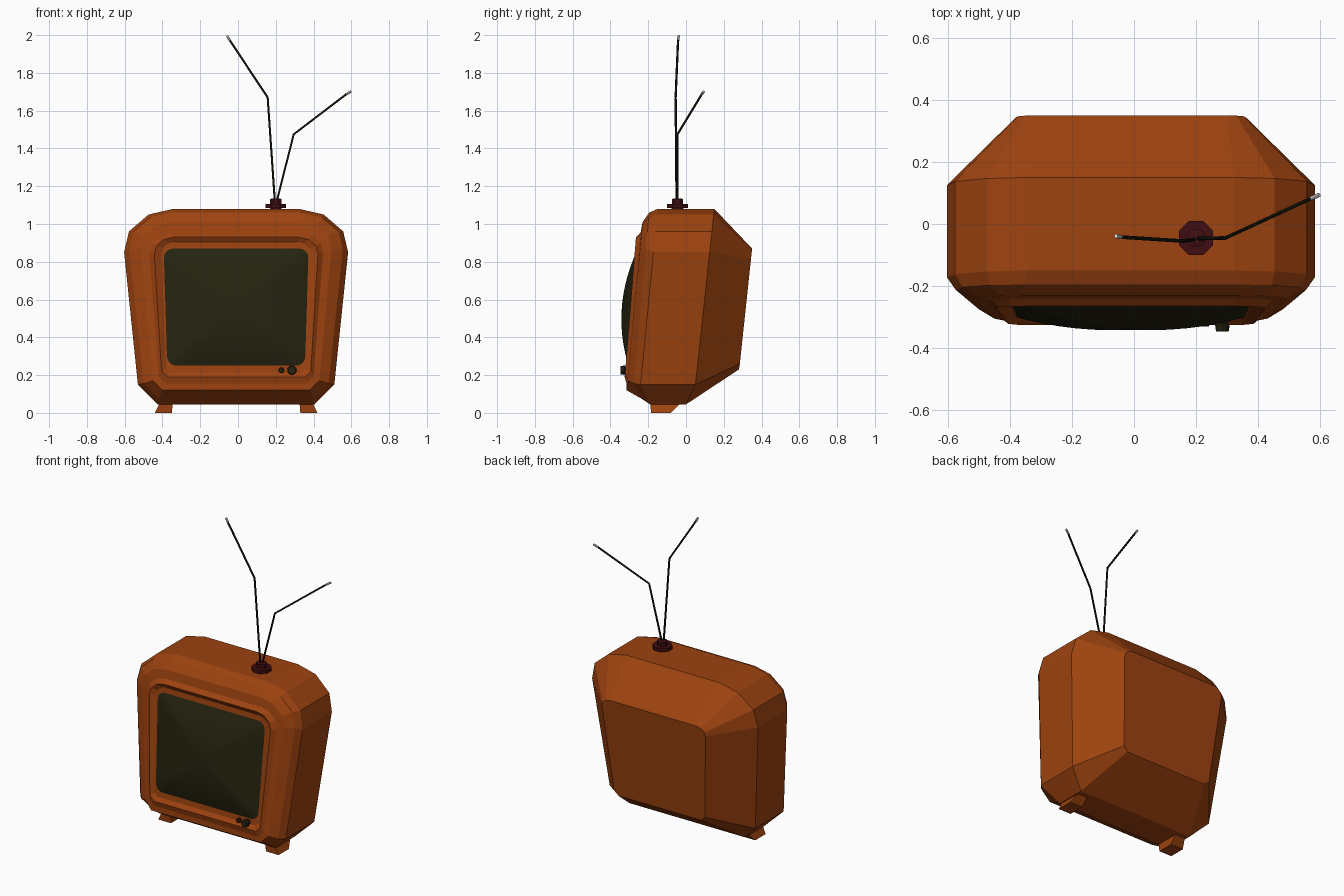
import bpy, bmesh, math
from mathutils import Vector

cube = bpy.data.objects.get("Cube")
if cube:
    bpy.data.objects.remove(cube, do_unlink=True)

CX = -0.01  # cabinet centre line


def material(name, rgb, rough=0.6):
    m = bpy.data.materials.new(name)
    m.use_nodes = True
    m.diffuse_color = (*rgb, 1)
    bsdf = m.node_tree.nodes["Principled BSDF"]
    bsdf.inputs["Base Color"].default_value = (*rgb, 1)
    bsdf.inputs["Roughness"].default_value = rough
    return m


ORANGE = material("burnt_orange", (0.34, 0.056, 0.005))
GLASS = material("dark_olive_glass", (0.019, 0.017, 0.005))
MAROON = material("maroon", (0.05, 0.004, 0.006))
BLACK = material("black_metal", (0.006, 0.006, 0.003))
WHITE = material("white_tip", (0.9, 0.9, 0.9))


def finish(name, bm, mat, smooth=None):
    bmesh.ops.recalc_face_normals(bm, faces=bm.faces[:])
    mesh = bpy.data.meshes.new(name)
    bm.to_mesh(mesh)
    bm.free()
    mesh.materials.append(mat)
    ob = bpy.data.objects.new(name, mesh)
    bpy.context.collection.objects.link(ob)
    if smooth:
        bpy.ops.object.select_all(action="DESELECT")
        ob.select_set(True)
        bpy.context.view_layer.objects.active = ob
        bpy.ops.object.shade_smooth_by_angle(angle=math.radians(smooth))
    return ob


def loft(name, loops, mat, smooth=None):
    """Skin a list of equal point loops and cap both ends."""
    bm = bmesh.new()
    rings = [[bm.verts.new(p) for p in loop] for loop in loops]
    n = len(rings[0])
    for a, b in zip(rings, rings[1:]):
        for i in range(n):
            j = (i + 1) % n
            bm.faces.new((a[i], a[j], b[j], b[i]))
    bm.faces.new(rings[0])
    bm.faces.new(rings[-1])
    return finish(name, bm, mat, smooth)


# Cabinet: rounded trapezoid sections from back to front
CORNER = ((1, 0), (0.5, 0.13), (0.1, 0.52), (0, 1))


def section(wide, narrow, top, bottom, corner, cut, y_top, y_low, y_base):
    half = []
    low = bottom + cut
    for fx, fz in CORNER:
        z = top - corner * 0.88 * fz
        y = y_top + (y_low - y_top) * (top - z) / (top - low)
        half.append((wide - corner * fx, y, z))
    half += [(narrow, y_low, low), (narrow - cut, y_base, bottom)]
    return ([(CX + x, y, z) for x, y, z in half]
            + [(CX - x, y, z) for x, y, z in reversed(half)])


SECTIONS = (
    (0.37, 0.325, 0.87, 0.23, 0.06, 0.03, 0.35, 0.285, 0.28),      # back panel
    (0.593, 0.52, 1.08, 0.045, 0.26, 0.105, 0.15, 0.05, 0.0),      # shell, rear
    (0.593, 0.52, 1.08, 0.045, 0.26, 0.105, -0.15, -0.24, -0.19),  # shell, front
    (0.565, 0.49, 1.06, 0.075, 0.22, 0.08, -0.195, -0.275, -0.235),
    (0.505, 0.44, 1.01, 0.12, 0.16, 0.05, -0.23, -0.305, -0.315),
    (0.46, 0.41, 0.955, 0.155, 0.12, 0.035, -0.24, -0.31, -0.315),
    (0.433, 0.395, 0.93, 0.19, 0.1, 0.03, -0.265, -0.322, -0.325),  # rim
    (0.395, 0.37, 0.905, 0.215, 0.07, 0.02, -0.25, -0.305, -0.306),  # recess
)
loft("cabinet", [section(*s) for s in SECTIONS], ORANGE)

# Screen: rounded outline swelling forward in the middle
def panel_y(z):
    return -0.25 + 0.08 * (z - 0.905)


def screen_outline(radius=0.05, steps=5, side=8):
    pts = []
    hw, hh = 0.378, 0.31
    for k, (sx, sz) in enumerate(((1, 1), (-1, 1), (-1, -1), (1, -1))):
        for i in range(steps + 1):
            a = math.pi / 2 * (k + i / steps)
            pts.append(Vector((sx * (hw - radius) + radius * math.cos(a),
                               sz * (hh - radius) + radius * math.sin(a))))
    out = []
    for i, p in enumerate(pts):
        q = pts[(i + 1) % len(pts)]
        n = side if (q - p).length > 0.1 else 1
        out += [p.lerp(q, j / n) for j in range(n)]
    return out


outline = screen_outline()
loops = []
for r in (1, 0.9, 0.78, 0.64, 0.5, 0.35, 0.2, 0.06):
    loop = []
    for p in outline:
        x, z = p.x * r, 0.56 + p.y * r
        taper = 0.965 + 0.05 * (z - 0.25) / 0.62
        loop.append((CX + x * taper, panel_y(z) - 0.002 - 0.06 * (1 - r * r), z))
    loops.append(loop)
loft("screen", loops, GLASS, 40)


# Turned parts: radius and distance pairs along an axis
def turned(name, origin, axis, profile, mat, sides=8, smooth=None):
    rot = Vector((0, 0, 1)).rotation_difference(Vector(axis))
    loops = []
    for r, d in profile:
        ring = []
        for i in range(sides):
            a = math.tau * (i + 0.5) / sides
            ring.append(Vector(origin) + rot @ Vector((r * math.cos(a), r * math.sin(a), d)))
        loops.append(ring)
    return loft(name, loops, mat, smooth)


for name, x, r, depth in (("small_knob", 0.23, 0.015, 0.027), ("large_knob", 0.285, 0.025, 0.044)):
    turned(name, (x, -0.303, 0.226), (0, -1, 0),
           ((r * 0.7, 0), (r * 0.7, depth * 0.4), (r, depth * 0.5), (r * 0.85, depth)),
           GLASS, 10)

turned("antenna_base", (0.2, -0.045, 1.07), (0, 0, 1),
       ((0.033, 0), (0.033, 0.015), (0.06, 0.015), (0.06, 0.036),
        (0.032, 0.036), (0.032, 0.062), (0.018, 0.066)), MAROON)


# Antenna rods with pale tips
def rod(name, points, tip):
    curve = bpy.data.curves.new(name, "CURVE")
    curve.dimensions = "3D"
    curve.bevel_depth = 0.006
    curve.bevel_resolution = 1
    curve.use_fill_caps = True
    spline = curve.splines.new("POLY")
    spline.points.add(len(points) - 1)
    for sp, p in zip(spline.points, points):
        sp.co = (*p, 1)
    curve.materials.append(BLACK)
    bpy.context.collection.objects.link(bpy.data.objects.new(name, curve))
    end = Vector(points[-1])
    d = Vector(tip) - end
    turned(name + "_tip", end, d.normalized(), ((0.007, 0), (0.007, d.length)), WHITE)


rod("right_antenna", ((0.195, -0.05, 1.12), (0.157, -0.055, 1.67), (-0.043, -0.042, 1.972)),
    (-0.058, -0.039, 1.996))
rod("left_antenna", ((0.205, -0.047, 1.12), (0.295, -0.045, 1.475), (0.572, 0.083, 1.686)),
    (0.597, 0.094, 1.702))

# Feet: tapered blocks splayed outward
for name, s in (("left_foot", 1), ("right_foot", -1)):
    def ring(x0, x1, y0, y1, z):
        return [(CX + s * x, y, z) for x, y in ((x0, y0), (x1, y0), (x1, y1), (x0, y1))]
    loft(name, [ring(0.34, 0.43, -0.185, -0.08, 0.0),
                ring(0.335, 0.4, -0.19, -0.02, 0.062),
                ring(0.335, 0.39, -0.19, -0.03, 0.085)], ORANGE)
